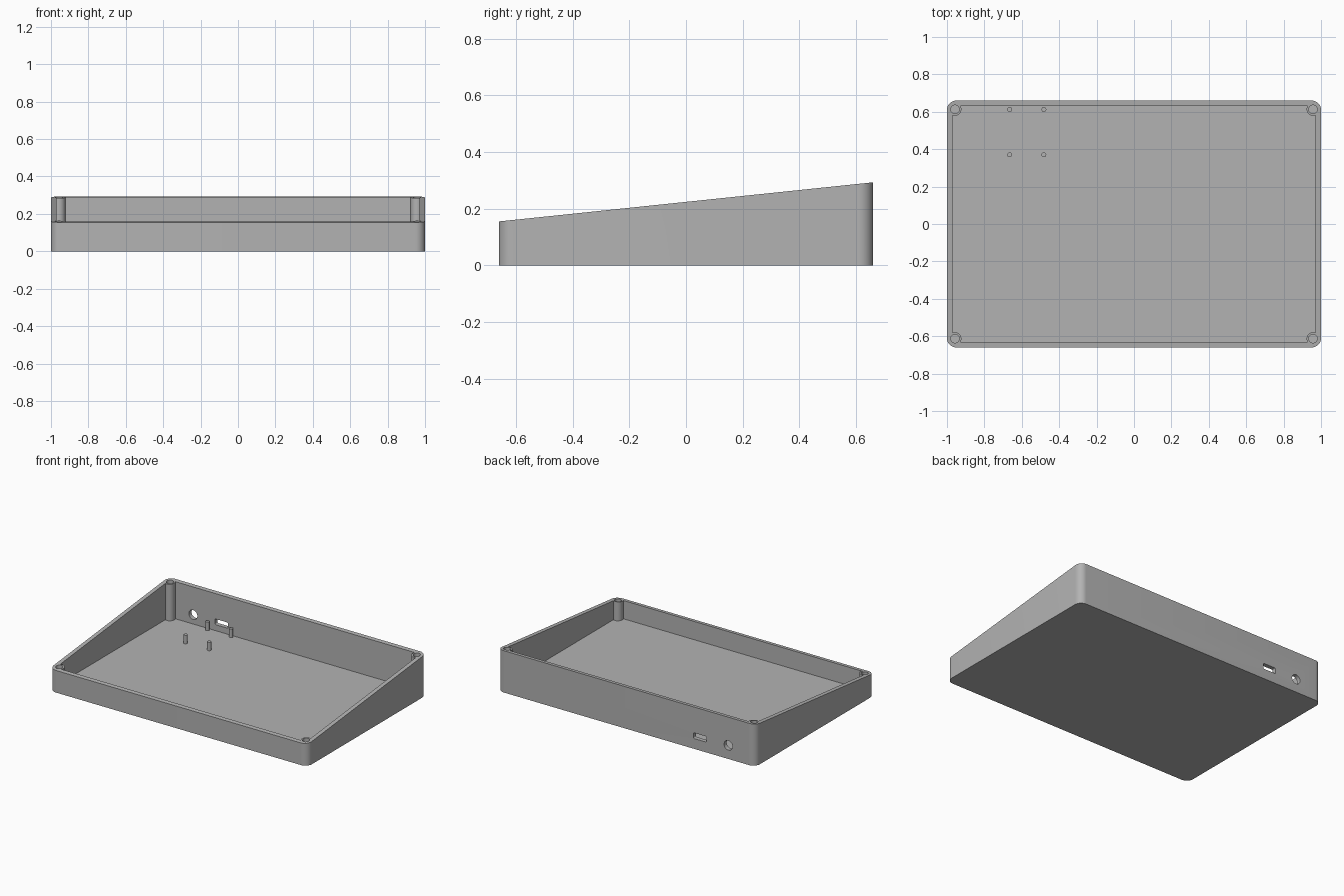
import bpy, bmesh, math
from mathutils import Matrix

if "Cube" in bpy.data.objects:
    bpy.data.objects.remove(bpy.data.objects["Cube"], do_unlink=True)

HALF_X, HALF_Y = 1.0, 0.66
FLOOR = 0.03
WALL = 0.029
BOSS_X, BOSS_Y = 0.957, 0.613

grey = bpy.data.materials.new("plain grey")
grey.use_nodes = True
grey.diffuse_color = (0.45, 0.45, 0.45, 1)
grey.node_tree.nodes["Principled BSDF"].inputs["Base Color"].default_value = grey.diffuse_color


def rim(y):
    """Height of the sloping rim at depth y."""
    return 0.224 + 0.1045 * y


def rounded(cx, cy, hx, hy, r, steps=10):
    """Rounded rectangle outline; a circle when r equals both half sizes."""
    pts = []
    for q, (sx, sy) in enumerate([(1, 1), (-1, 1), (-1, -1), (1, -1)]):
        for i in range(steps + 1):
            a = math.pi / 2 * (q + i / steps)
            pts.append((cx + sx * (hx - r) + r * math.cos(a),
                        cy + sy * (hy - r) + r * math.sin(a)))
    return pts


def circle(cx, cy, r):
    return rounded(cx, cy, r, r, r, 8)


def prism(name, outline, bottom, top, turn=None):
    """Extrude an outline between two heights (each a function of y)."""
    bm = bmesh.new()
    low = [bm.verts.new((x, y, bottom(y))) for x, y in outline]
    high = [bm.verts.new((x, y, top(y))) for x, y in outline]
    bm.faces.new(low[::-1])
    bm.faces.new(high)
    for i in range(len(low)):
        j = (i + 1) % len(low)
        bm.faces.new((low[i], low[j], high[j], high[i]))
    bmesh.ops.remove_doubles(bm, verts=bm.verts, dist=1e-5)
    if turn:
        bm.transform(turn)
    bmesh.ops.recalc_face_normals(bm, faces=bm.faces)
    mesh = bpy.data.meshes.new(name)
    bm.to_mesh(mesh)
    bm.free()
    mesh.materials.append(grey)
    obj = bpy.data.objects.new(name, mesh)
    bpy.context.collection.objects.link(obj)
    return obj


def combine(target, other, operation):
    """Apply a boolean and discard the second solid."""
    other.hide_render = True
    mod = target.modifiers.new("cut", "BOOLEAN")
    mod.operation, mod.object, mod.solver = operation, other, "EXACT"
    bpy.context.view_layer.objects.active = target
    bpy.ops.object.modifier_apply(modifier=mod.name)
    bpy.data.objects.remove(other, do_unlink=True)


def level(z):
    return lambda y: z


# Sloping outer shell with rounded upright corners
case = prism("enclosure", rounded(0, 0, HALF_X, HALF_Y, 0.05), level(0), rim)

# Cavity, leaving a round screw post in each corner
ix, iy = HALF_X - WALL, HALF_Y - WALL
cavity = prism("cavity_cutter", [(ix, iy), (-ix, iy), (-ix, -iy), (ix, -iy)],
               level(FLOOR), level(0.5))
corners = [(sx * BOSS_X, sy * BOSS_Y) for sx in (-1, 1) for sy in (-1, 1)]
for x, y in corners:
    combine(cavity, prism("post", circle(x, y, 0.034), level(-0.1), level(0.6)), "DIFFERENCE")
combine(case, cavity, "DIFFERENCE")

# Screw holes in the posts
for x, y in corners:
    hole = prism("screw_hole", circle(x, y, 0.023),
                 level(rim(y) - 0.1), level(0.5))
    combine(case, hole, "DIFFERENCE")

# Socket openings through the back wall
to_back = Matrix.Rotation(math.pi / 2, 4, "X")
for outline in (rounded(-0.57, 0.092, 0.05, 0.02, 0.007, 4), circle(-0.79, 0.095, 0.033)):
    opening = prism("socket_cutter", outline, level(-0.75), level(-0.6), to_back)
    combine(case, opening, "DIFFERENCE")

# Board support pegs on the floor
for x in (-0.665, -0.482):
    for y in (0.37, 0.612):
        combine(case, prism("peg", circle(x, y, 0.013), level(0.015), level(0.09)), "UNION")

# Smooth the rounded surfaces, keep edges crisp
bpy.ops.object.select_all(action="DESELECT")
case.select_set(True)
bpy.context.view_layer.objects.active = case
bpy.ops.object.shade_smooth_by_angle(angle=math.radians(30))
